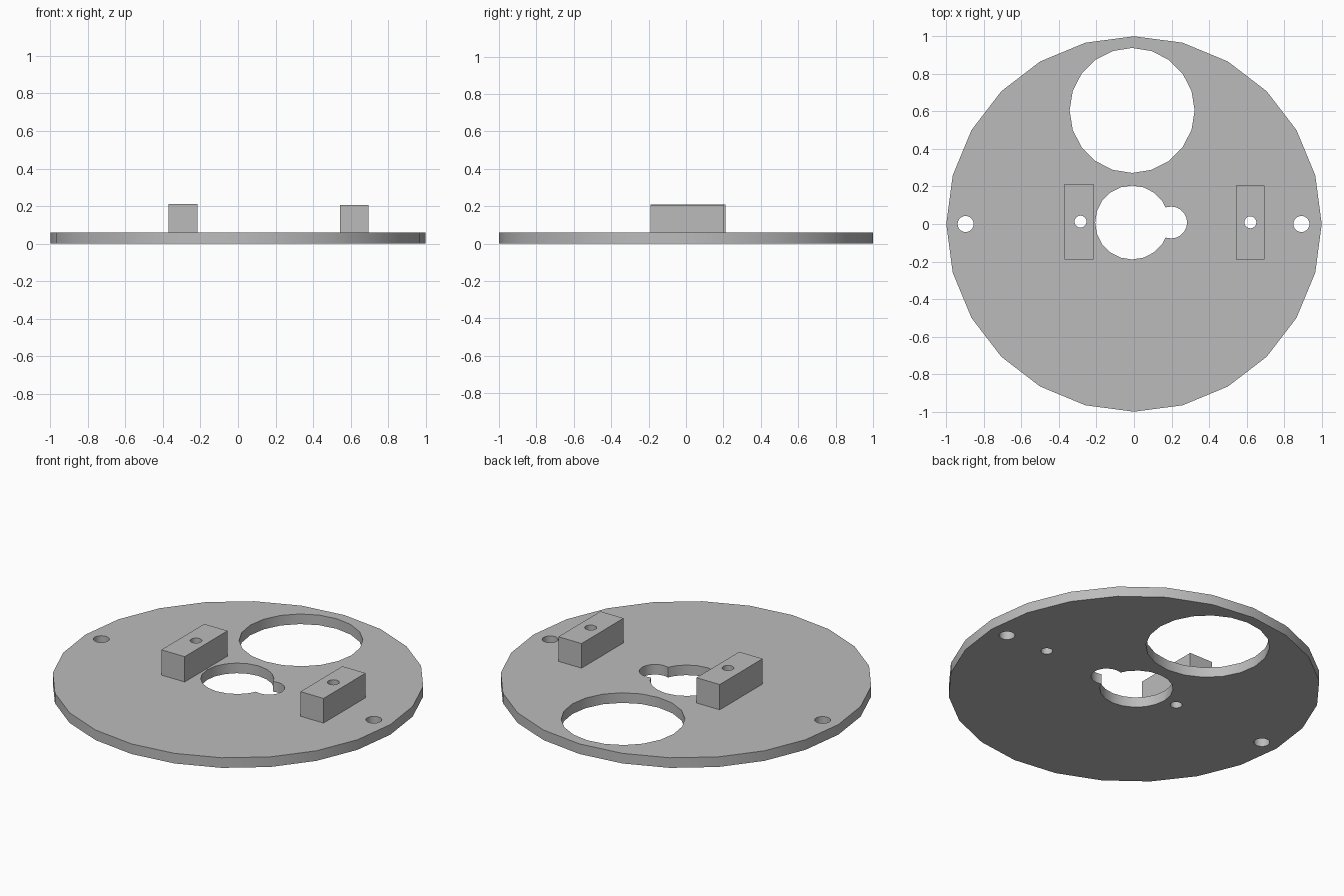
import bpy
from math import radians, pi

cube = bpy.data.objects.get("Cube")
if cube:
    bpy.data.objects.remove(cube, do_unlink=True)

grey = bpy.data.materials.new("plain_grey")
grey.use_nodes = True
colour = (0.5, 0.5, 0.5, 1)
grey.diffuse_color = colour
grey.node_tree.nodes["Principled BSDF"].inputs["Base Color"].default_value = colour

PLATE_TOP = 0.06


def cylinder(name, x, y, radius, bottom, top, sides):
    bpy.ops.mesh.primitive_cylinder_add(
        vertices=sides, radius=radius, depth=top - bottom,
        location=(x, y, (bottom + top) / 2))
    obj = bpy.context.object
    obj.name = name
    return obj


def block(name, x0, x1, y0, y1, top):
    bpy.ops.mesh.primitive_cube_add(
        size=1, location=((x0 + x1) / 2, (y0 + y1) / 2, (PLATE_TOP + top) / 2))
    obj = bpy.context.object
    obj.name = name
    obj.scale = (x1 - x0, y1 - y0, top - PLATE_TOP)
    bpy.ops.object.transform_apply(location=False, rotation=False, scale=True)
    return obj


def drill(obj, x, y, radius):
    """Cut a vertical through hole."""
    cutter = cylinder("hole_cutter", x, y, radius, -0.2, 0.5, 20)
    cutter.hide_render = True
    mod = obj.modifiers.new("hole", "BOOLEAN")
    mod.operation = "DIFFERENCE"
    mod.solver = "EXACT"
    mod.object = cutter
    bpy.context.view_layer.objects.active = obj
    bpy.ops.object.modifier_apply(modifier=mod.name)
    bpy.data.objects.remove(cutter, do_unlink=True)


def finish(obj):
    obj.data.materials.clear()
    obj.data.materials.append(grey)
    bpy.ops.object.select_all(action="DESELECT")
    obj.select_set(True)
    bpy.context.view_layer.objects.active = obj
    bpy.ops.object.shade_smooth_by_angle(angle=radians(30))


# Round base plate
plate = cylinder("base_plate", 0, 0, 1, 0, PLATE_TOP, 24)

# Mounting blocks, each with a screw hole running on through the plate
right_block = block("right_block", -0.37, -0.217, -0.19, 0.212, 0.21)
left_block = block("left_block", 0.543, 0.695, -0.19, 0.204, 0.206)
for part, x, y in ((right_block, -0.285, 0.013), (left_block, 0.62, 0.009)):
    drill(part, x, y, 0.032)
    drill(plate, x, y, 0.032)

# Large opening, keyhole and the two edge holes
for x, y, radius in ((-0.01, 0.605, 0.333),
                     (-0.01, 0.008, 0.197),
                     (0.198, 0.008, 0.085),
                     (-0.897, 0, 0.043),
                     (0.892, 0, 0.043)):
    drill(plate, x, y, radius)

for part in (plate, right_block, left_block):
    finish(part)
